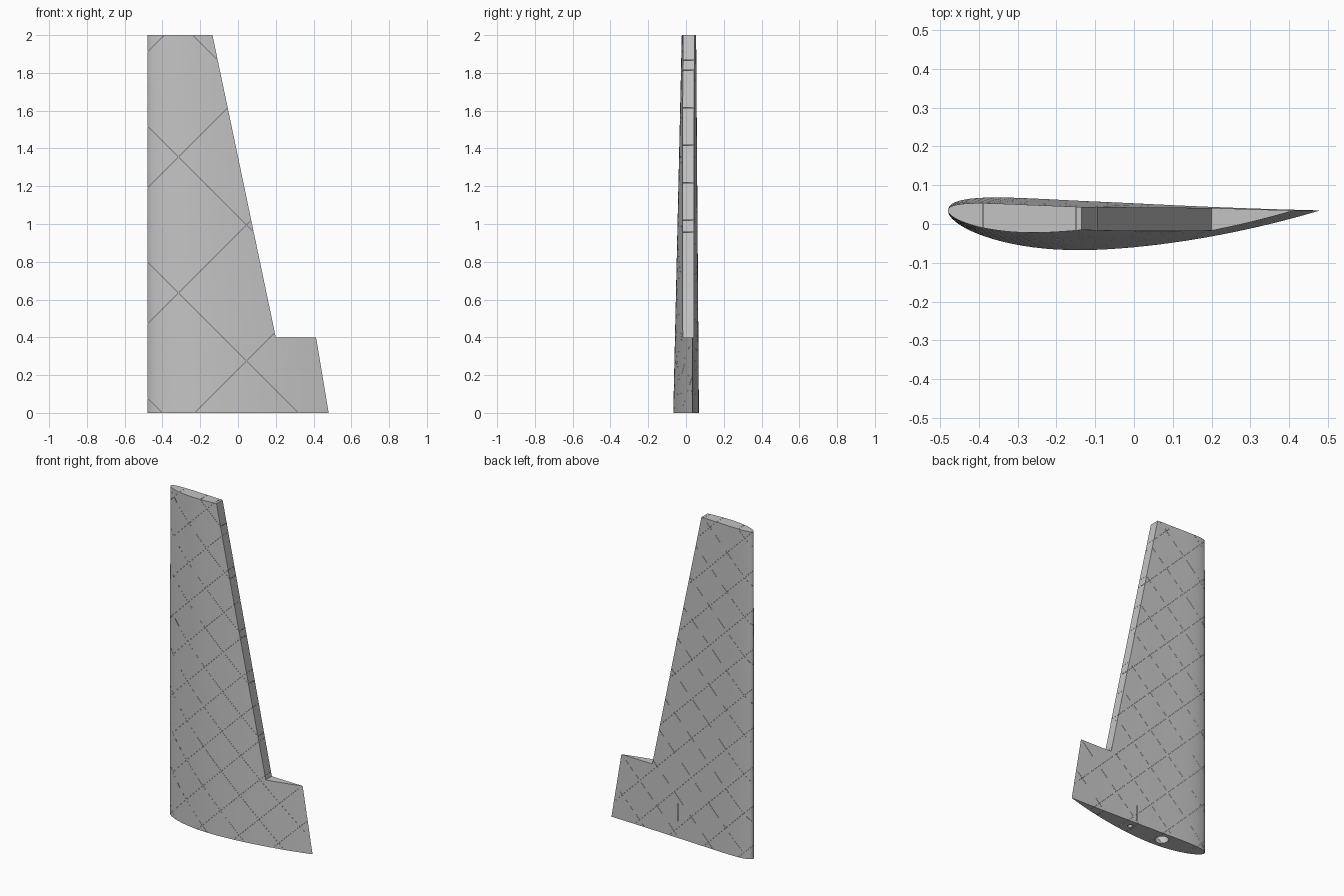
import bpy, bmesh, math
from mathutils import Vector

if "Cube" in bpy.data.objects:
    bpy.data.objects.remove(bpy.data.objects["Cube"], do_unlink=True)

SPAN = 2.0
STEPS = 44
SLIT = 0.0006
PITCH = 0.24


def material(name, value):
    m = bpy.data.materials.new(name)
    m.use_nodes = True
    col = (value, value, value, 1)
    m.diffuse_color = col
    bsdf = next(n for n in m.node_tree.nodes if n.type == "BSDF_PRINCIPLED")
    bsdf.inputs["Base Color"].default_value = col
    bsdf.inputs["Roughness"].default_value = 0.7
    return m


def make_object(name, bm):
    bmesh.ops.recalc_face_normals(bm, faces=bm.faces)
    mesh = bpy.data.meshes.new(name)
    bm.to_mesh(mesh)
    bm.free()
    ob = bpy.data.objects.new(name, mesh)
    bpy.context.collection.objects.link(ob)
    return ob


def airfoil(f):
    """Camber and half thickness at chord fraction f."""
    m, p, thick = 0.041, 0.4, 0.134
    camber = m / p**2 * (2*p*f - f*f) if f < p else \
        m / (1-p)**2 * (1 - 2*p + 2*p*f - f*f)
    half = 5 * thick * (0.2969*math.sqrt(f) - 0.126*f - 0.3516*f**2
                        + 0.2843*f**3 - 0.1036*f**4)
    return camber, half


def section(z):
    """Ring of points around the wing at height z."""
    t = z / SPAN
    chord = 0.96 - 0.335*t
    depth = 0.96 * (1 - 0.44*t)
    ring = []
    for i in range(2 * STEPS):
        f = (1 + math.cos(math.pi * i / STEPS)) / 2
        camber, half = airfoil(f)
        side = 1 if i <= STEPS else -1
        ring.append((-0.48 + chord*f, 0.035 - depth*(camber + side*half), z))
    return ring


def bridge(bm, rings):
    """Closed solid between two matching outlines."""
    a, b = [[bm.verts.new(c) for c in ring] for ring in rings]
    for i in range(len(a)):
        j = (i + 1) % len(a)
        bm.faces.new((a[i], a[j], b[j], b[i]))
    bm.faces.new(a)
    bm.faces.new(b)


def subtract(ob, cutter):
    mod = ob.modifiers.new("cut", "BOOLEAN")
    mod.operation = "DIFFERENCE"
    mod.solver = "EXACT"
    mod.object = cutter
    bpy.ops.object.select_all(action="DESELECT")
    bpy.context.view_layer.objects.active = ob
    ob.select_set(True)
    bpy.ops.object.modifier_apply(modifier=mod.name)
    bpy.data.objects.remove(cutter, do_unlink=True)


def slice_plane(bm, co, normal):
    bmesh.ops.bisect_plane(bm, geom=bm.verts[:] + bm.edges[:] + bm.faces[:],
                           dist=1e-6, plane_co=co, plane_no=normal)


def cut_slit(bm, co, normal, rule=lambda c: True):
    """Open a hairline slit along a plane where the rule holds."""
    co, normal = Vector(co), Vector(normal).normalized()
    for side in (-0.5, 0.5):
        slice_plane(bm, co + normal * SLIT * side, normal)
    strip = []
    for f in bm.faces:
        if all(abs((v.co - co).dot(normal)) < SLIT * 0.6 for v in f.verts) \
                and rule(f.calc_center_median()):
            strip.append(f)
    bmesh.ops.delete(bm, geom=strip, context="FACES")


# tapered wing
bm = bmesh.new()
bridge(bm, (section(0), section(SPAN)))
wing = make_object("wing", bm)
wing.data.materials.append(material("mid_grey", 0.55))

# long cutout behind the wing where the control surface sits
bm = bmesh.new()
bay = [(0.2, 0.4), (0.7, 0.4), (0.7, 2.2), (-0.177, 2.2)]
bridge(bm, [[(x, y, z) for x, z in bay] for y in (-0.3, 0.3)])
subtract(wing, make_object("bay_cutter", bm))

# spar sockets in the root
for x, y, r, deep in ((-0.2, 0.0, 0.038, 0.5), (0.03, 0.004, 0.015, 0.4)):
    bm = bmesh.new()
    bmesh.ops.create_cone(bm, cap_ends=True, segments=32, radius1=r,
                          radius2=r, depth=2 * deep)
    bmesh.ops.translate(bm, verts=bm.verts, vec=(x, y, 0))
    subtract(wing, make_object("spar_cutter", bm))

# diagonal rib slits both ways, and a short upright slit on the back
bm = bmesh.new()
bm.from_mesh(wing.data)
bmesh.ops.triangulate(bm, faces=[f for f in bm.faces if len(f.verts) > 4])
for slope, first, count in ((1, -0.25, 12), (-1, -0.4, 10)):
    for k in range(count):
        cut_slit(bm, (0, 0, first + PITCH * k), (-slope, 0, 1))
slice_plane(bm, (0, 0, 0.42), (0, 0, 1))
cut_slit(bm, (0.02, 0, 0), (1, 0, 0), lambda c: c.y > 0.03 and 0 < c.z < 0.42)
bm.to_mesh(wing.data)
bm.free()

bpy.ops.object.select_all(action="DESELECT")
bpy.context.view_layer.objects.active = wing
wing.select_set(True)
bpy.ops.object.shade_smooth_by_angle(angle=math.radians(30))
